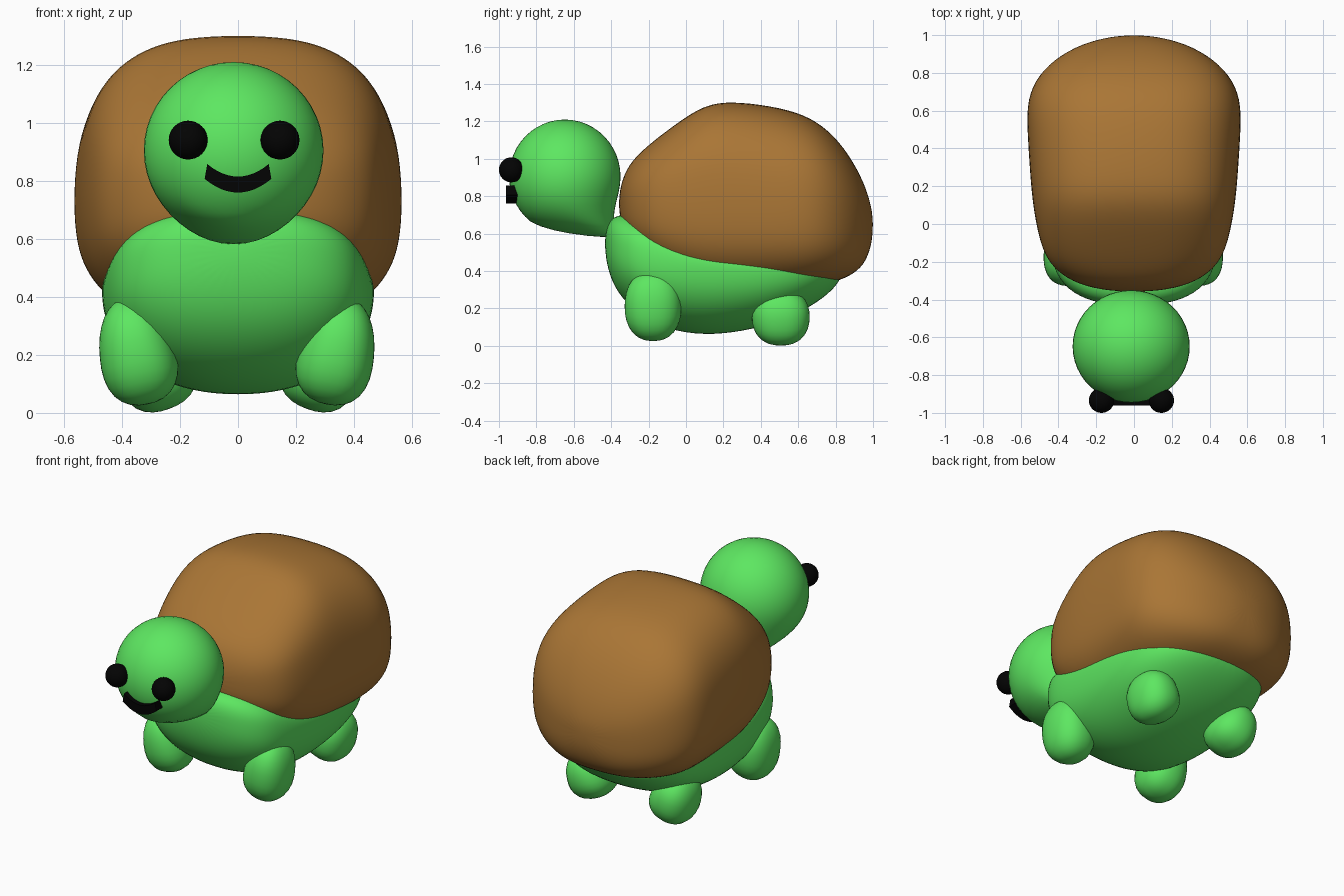
import bpy, bmesh, math
from mathutils import Vector, Matrix

cube = bpy.data.objects.get("Cube")
if cube:
    bpy.data.objects.remove(cube, do_unlink=True)


def material(name, rgb):
    m = bpy.data.materials.new(name)
    m.use_nodes = True
    m.diffuse_color = (*rgb, 1)
    m.node_tree.nodes["Principled BSDF"].inputs["Base Color"].default_value = (*rgb, 1)
    return m


GREEN = material("skin green", (0.11, 0.80, 0.12))
BROWN = material("shell brown", (0.40, 0.18, 0.036))
BLACK = material("face black", (0.001, 0.001, 0.001))


def finish(bm, name, mat, smooth=True, subsurf=0):
    bmesh.ops.recalc_face_normals(bm, faces=bm.faces)
    for f in bm.faces:
        f.smooth = smooth
    me = bpy.data.meshes.new(name)
    bm.to_mesh(me)
    bm.free()
    me.materials.append(mat)
    ob = bpy.data.objects.new(name, me)
    bpy.context.collection.objects.link(ob)
    if subsurf:
        mod = ob.modifiers.new("smooth", 'SUBSURF')
        mod.levels = mod.render_levels = subsurf
    return ob


def signed_pow(v, e):
    return math.copysign(abs(v) ** e, v)


def loft(name, mat, front, stations, back, lower, sides=28):
    """Rounded sections along y: (y, half width, low, middle, high, upper squareness)."""
    bm = bmesh.new()
    rings = []
    for y, w, low, mid, high, upper in stations:
        ring = []
        for i in range(sides):
            a = 2 * math.pi * i / sides
            power = upper if math.sin(a) > 0 else lower
            x = w * signed_pow(math.cos(a), 2 / power)
            s = signed_pow(math.sin(a), 2 / power)
            z = mid + s * ((high - mid) if s > 0 else (mid - low))
            ring.append(bm.verts.new((x, y, z)))
        rings.append(ring)
    tips = [bm.verts.new((0, *p)) for p in (front, back)]
    for i in range(sides):
        j = (i + 1) % sides
        for a, b in zip(rings, rings[1:]):
            bm.faces.new((a[i], a[j], b[j], b[i]))
        bm.faces.new((tips[0], rings[0][i], rings[0][j]))
        bm.faces.new((tips[1], rings[-1][j], rings[-1][i]))
    return finish(bm, name, mat, subsurf=2)


def ball(name, mat, centre, size, warp=None, tilt=0, segments=32):
    """Ellipsoid, optionally warped as a unit sphere and tilted about y."""
    bm = bmesh.new()
    bmesh.ops.create_uvsphere(bm, u_segments=segments, v_segments=segments // 2, radius=1)
    turn = Matrix.Rotation(tilt, 3, 'Y')
    for v in bm.verts:
        p = warp(v.co.copy()) if warp else v.co.copy()
        v.co = turn @ Vector(a * b for a, b in zip(p, size)) + Vector(centre)
    return finish(bm, name, mat)


# Body, with full shoulders
loft("body", GREEN, (-0.435, 0.55), [
    (-0.425, 0.15, 0.44, 0.55, 0.64, 2.4),
    (-0.39, 0.29, 0.32, 0.51, 0.695, 2.6),
    (-0.30, 0.405, 0.20, 0.47, 0.71, 2.9),
    (-0.15, 0.45, 0.10, 0.44, 0.68, 2.8),
    (0.05, 0.468, 0.055, 0.43, 0.60, 2.5),
    (0.25, 0.475, 0.065, 0.42, 0.56, 2.4),
    (0.45, 0.465, 0.11, 0.41, 0.54, 2.4),
    (0.62, 0.425, 0.18, 0.41, 0.52, 2.4),
    (0.75, 0.33, 0.265, 0.41, 0.50, 2.3),
    (0.82, 0.18, 0.34, 0.41, 0.47, 2.2),
], (0.84, 0.41), 2.2)

# Shell, squarest along the crown
loft("shell", BROWN, (-0.36, 0.76), [
    (-0.35, 0.17, 0.66, 0.76, 0.86, 2.2),
    (-0.31, 0.33, 0.56, 0.76, 0.97, 2.4),
    (-0.21, 0.46, 0.44, 0.75, 1.07, 2.6),
    (-0.06, 0.51, 0.35, 0.74, 1.185, 2.8),
    (0.10, 0.538, 0.30, 0.74, 1.295, 2.85),
    (0.25, 0.552, 0.29, 0.74, 1.31, 2.75),
    (0.45, 0.565, 0.29, 0.73, 1.287, 2.65),
    (0.63, 0.573, 0.30, 0.72, 1.243, 2.6),
    (0.76, 0.53, 0.33, 0.70, 1.16, 2.6),
    (0.87, 0.43, 0.365, 0.68, 1.03, 2.5),
    (0.955, 0.28, 0.43, 0.66, 0.87, 2.3),
    (0.993, 0.12, 0.54, 0.65, 0.74, 2.2),
], (1.0, 0.65), 2.7)


# Head, drawn back along its underside towards the neck
def neck_pull(p):
    pull = max(0, -p.z) ** 4 * min(1, max(0, (p.y + 0.6) / 0.6))
    return p + Vector((0, 0.7, -0.06)) * pull


ball("head", GREEN, (-0.015, -0.648, 0.905), (0.31, 0.298, 0.305), neck_pull, segments=48)

# Eyes
for side, x in (("left", 0.145), ("right", -0.172)):
    ball(side + "_eye", BLACK, (x, -0.934, 0.941), (0.067, 0.066, 0.067))

# Mouth: a smiling band pushed into the face
bm = bmesh.new()
upper, lower = [], []
for i in range(13):
    t = i / 6 - 1
    upper.append((0.106 * t, 0.815 + 0.043 * t * t))
    lower.append((0.115 * t, 0.76 + 0.047 * t * t))
outline = [bm.verts.new((x, -0.962, z)) for x, z in upper + lower[::-1]]
face = bm.faces.new(outline)
made = bmesh.ops.extrude_face_region(bm, geom=[face])["geom"]
bmesh.ops.translate(bm, vec=(0, 0.07, 0), verts=[g for g in made if isinstance(g, bmesh.types.BMVert)])
finish(bm, "mouth", BLACK, smooth=False)


# Legs: blocky eggs, thinner across at the top
def leg_shape(p):
    p = p / sum(abs(c) ** 2.3 for c in p) ** (1 / 2.3)
    return Vector((p.x * (1 - 0.15 * p.z), p.y, p.z))


for side, s in (("left", 1), ("right", -1)):
    ball(side + "_front_leg", GREEN, (s * 0.345 - 0.004, -0.176, 0.213),
         (0.13, 0.152, 0.187), leg_shape, tilt=s * 0.2)
    ball(side + "_rear_leg", GREEN, (s * 0.288, 0.507, 0.155),
         (0.13, 0.154, 0.15), leg_shape, tilt=s * 0.35)
